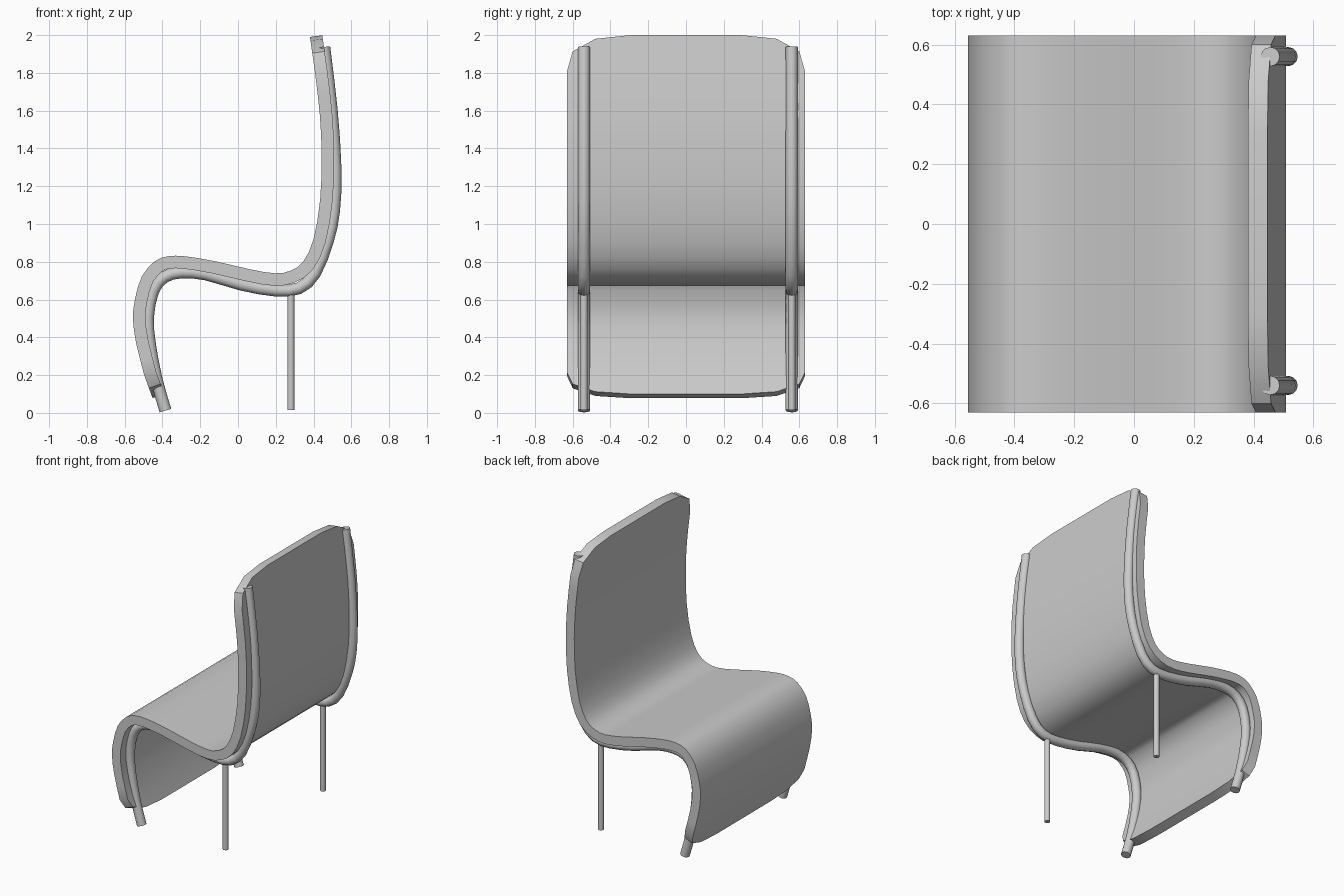
import bpy, bmesh, math
from mathutils import Vector

if "Cube" in bpy.data.objects:
    bpy.data.objects.remove(bpy.data.objects["Cube"])


def smooth_path(pts, n):
    """Catmull-Rom points through a 2D profile."""
    p = [Vector(q) for q in pts]
    p = [2 * p[0] - p[1]] + p + [2 * p[-1] - p[-2]]
    out = []
    for a, b, c, d in zip(p, p[1:], p[2:], p[3:]):
        for i in range(n):
            t = i / n
            out.append(0.5 * (2 * b + (c - a) * t + (2 * a - 5 * b + 4 * c - d) * t ** 2
                              + (3 * b - a - 3 * c + d) * t ** 3))
    return out + [p[-2]]


def finish(ob):
    bpy.ops.object.select_all(action='DESELECT')
    ob.select_set(True)
    bpy.context.view_layer.objects.active = ob
    bpy.ops.object.convert(target='MESH')
    bpy.ops.object.shade_smooth_by_angle(angle=math.radians(35))


# Seat shell: one bent sheet with clipped corners, profile runs top to bottom
profile = [(.408, 1.80), (.433, 1.58), (.443, 1.36), (.435, 1.13), (.40, .92),
           (.345, .80), (.276, .752), (.196, .739), (.064, .76), (-.122, .803),
           (-.28, .829), (-.37, .829), (-.44, .803), (-.509, .723), (-.546, .60),
           (-.556, .495), (-.538, .363), (-.495, .195)]
top_tip, bottom_tip = Vector((.381, 1.99)), Vector((-.452, .078))
half = [(.30, 1.0), (.48, .90), (.60, .55), (.63, 0.0)]   # y, reach into the end
columns = [(-y, f) for y, f in reversed(half)] + half
spine = smooth_path(profile, 2)

bm = bmesh.new()
grid = []
for y, f in columns:
    line = [spine[0].lerp(top_tip, f)] + spine + [spine[-1].lerp(bottom_tip, f)]
    grid.append([bm.verts.new((p.x, y, p.y)) for p in line])
for a, b in zip(grid, grid[1:]):
    for i in range(len(a) - 1):
        bm.faces.new((a[i], a[i + 1], b[i + 1], b[i]))
bmesh.ops.remove_doubles(bm, verts=bm.verts, dist=1e-4)
# make every normal point to the sitter, so the thickness grows behind
bm.normal_update()
if sum(f.normal.x * f.calc_area() for f in bm.faces if f.calc_center_median().z > 1) > 0:
    bmesh.ops.reverse_faces(bm, faces=bm.faces)
mesh = bpy.data.meshes.new("seat_shell")
bm.to_mesh(mesh)
bm.free()
shell = bpy.data.objects.new("seat_shell", mesh)
bpy.context.collection.objects.link(shell)
sol = shell.modifiers.new("thickness", 'SOLIDIFY')
sol.thickness = .066
sol.offset = -1
finish(shell)

# Bent side tubes under the shell, and straight back legs
rail = [(.456, 1.937), (.495, 1.61), (.516, 1.29), (.508, 1.07), (.475, .91),
        (.408, .74), (.323, .66), (.20, .648), (.016, .68), (-.17, .734),
        (-.302, .744), (-.392, .718), (-.45, .644), (-.477, .506), (-.466, .358),
        (-.43, .172), (-.384, .012)]
for side, y in (("left", -.54), ("right", .56)):
    cu = bpy.data.curves.new("side_tube_" + side, 'CURVE')
    cu.dimensions = '3D'
    cu.bevel_depth = .032
    cu.bevel_resolution = 4
    cu.use_fill_caps = True
    path = smooth_path(rail, 2)
    sp = cu.splines.new('POLY')
    sp.points.add(len(path) - 1)
    for pt, p in zip(sp.points, path):
        pt.co = (p.x, y, p.y, 1)
    tube = bpy.data.objects.new("side_tube_" + side, cu)
    bpy.context.collection.objects.link(tube)
    finish(tube)

    bpy.ops.mesh.primitive_cylinder_add(vertices=12, radius=.019, depth=.64,
                                        location=(.28, y, .335))
    leg = bpy.context.object
    leg.name = "back_leg_" + side
    finish(leg)
